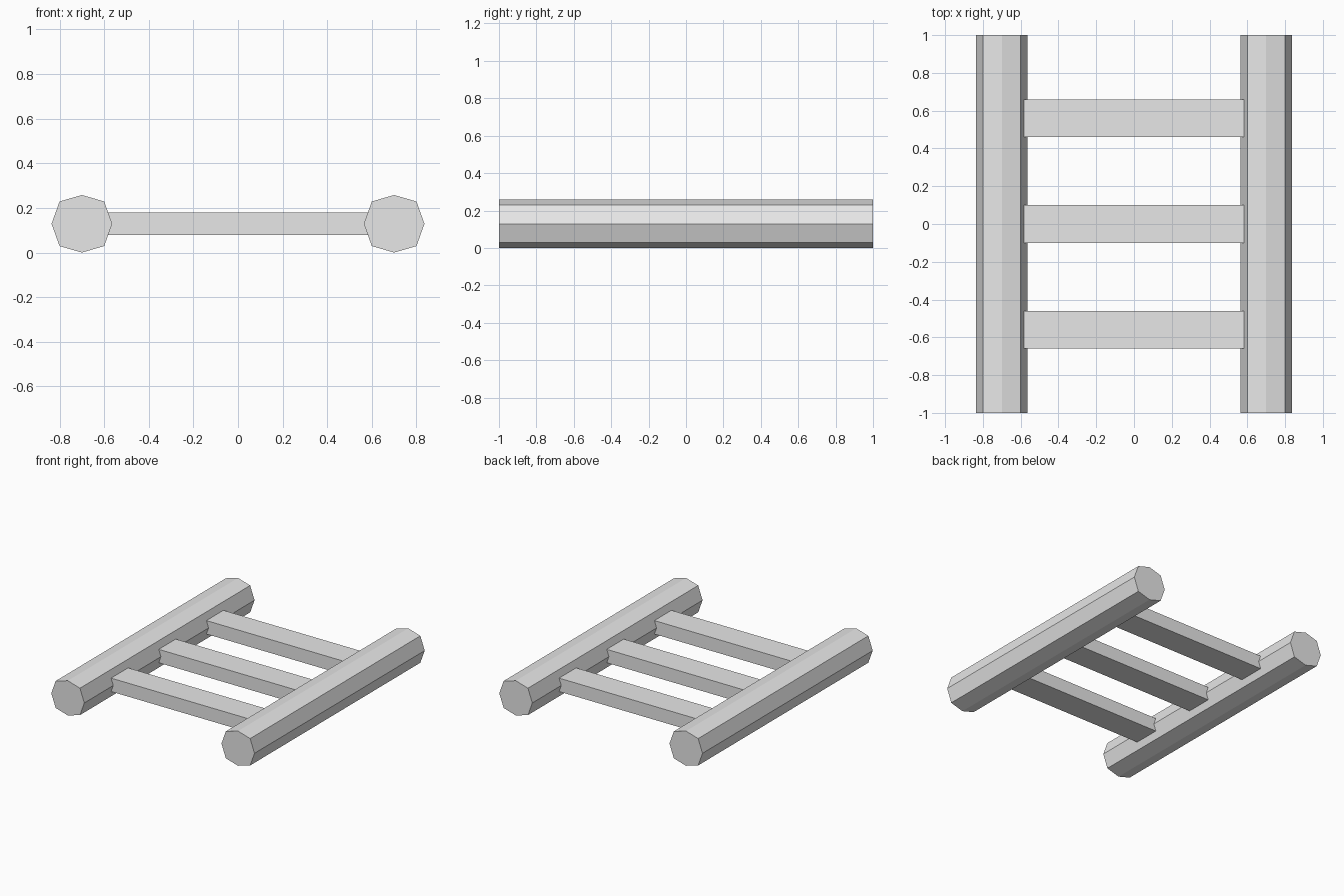
import bpy
import bmesh

cube = bpy.data.objects.get("Cube")
if cube:
    bpy.data.objects.remove(cube, do_unlink=True)

# One plain colour
grey = bpy.data.materials.new("light_grey")
grey.use_nodes = True
colour = (0.8, 0.8, 0.8, 1)
grey.diffuse_color = colour
grey.node_tree.nodes["Principled BSDF"].inputs["Base Color"].default_value = colour

MID_Z = 0.129


def extrude_profile(name, points, start, vector):
    """Make a closed prism from a flat profile."""
    bm = bmesh.new()
    face = bm.faces.new([bm.verts.new([s + p for s, p in zip(start, pt)]) for pt in points])
    result = bmesh.ops.extrude_face_region(bm, geom=[face], use_keep_orig=True)
    moved = [v for v in result["geom"] if isinstance(v, bmesh.types.BMVert)]
    bmesh.ops.translate(bm, verts=moved, vec=vector)
    bmesh.ops.recalc_face_normals(bm, faces=bm.faces)
    mesh = bpy.data.meshes.new(name)
    bm.to_mesh(mesh)
    bm.free()
    mesh.materials.append(grey)
    obj = bpy.data.objects.new(name, mesh)
    bpy.context.collection.objects.link(obj)
    return obj


# Eight-sided side rails
SIDE, TALL, CORNER = 0.136, 0.129, 0.1
octagon = [(SIDE, 0, 0), (CORNER, 0, CORNER), (0, 0, TALL), (-CORNER, 0, CORNER),
           (-SIDE, 0, 0), (-CORNER, 0, -CORNER), (0, 0, -TALL), (CORNER, 0, -CORNER)]
for name, x in (("left_rail", 0.7), ("right_rail", -0.7)):
    extrude_profile(name, octagon, (x, -1, MID_Z), (0, 2, 0))

# Flat rungs set into the rails
rectangle = [(0, -0.1, -0.05), (0, 0.1, -0.05), (0, 0.1, 0.05), (0, -0.1, 0.05)]
for name, y in (("front_rung", -0.56), ("middle_rung", 0), ("back_rung", 0.56)):
    extrude_profile(name, rectangle, (-0.6, y, MID_Z), (1.2, 0, 0))
